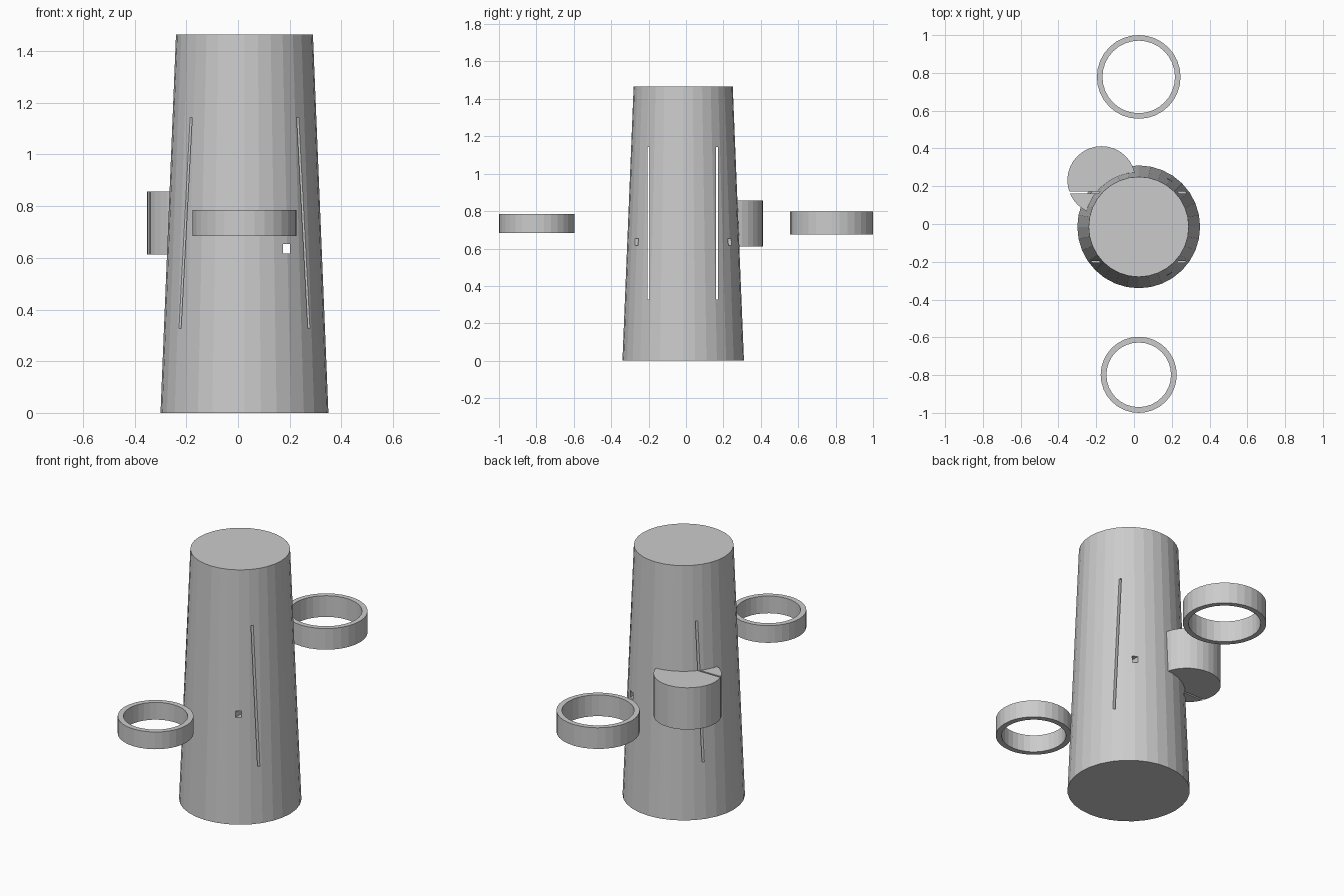
import bpy

if "Cube" in bpy.data.objects:
    bpy.data.objects.remove(bpy.data.objects["Cube"])

CX, CY = 0.025, -0.015   # axis of the tapered body


def cone(name, x, y, z0, z1, r0, r1, sides=32):
    bpy.ops.mesh.primitive_cone_add(vertices=sides, radius1=r0, radius2=r1, depth=z1 - z0,
                                    location=(x, y, (z0 + z1) / 2))
    ob = bpy.context.object
    ob.name = name
    return ob


def box(name, loc, size):
    bpy.ops.mesh.primitive_cube_add(size=1, location=loc)
    ob = bpy.context.object
    ob.name = name
    ob.scale = size
    return ob


def boolean(ob, tool, op):
    # apply the operation, then discard the helper
    m = ob.modifiers.new(op.lower(), 'BOOLEAN')
    m.operation = op
    m.solver = 'EXACT'
    m.object = tool
    bpy.context.view_layer.objects.active = ob
    bpy.ops.object.modifier_apply(modifier=m.name)
    bpy.data.objects.remove(tool, do_unlink=True)


# Tapered body with a round side pod
body = cone("tapered_body", CX, CY, 0, 1.465, 0.325, 0.265)
boolean(body, cone("side_pod", -0.172, 0.231, 0.612, 0.857, 0.181, 0.181), 'UNION')

# Tall narrow slots running through the body from side to side
for s in (-1, 1):
    boolean(body, box("slot_cutter", (CX, CY - 0.002 + s * 0.183, 0.735),
                      (1.2, 0.01, 0.815)), 'DIFFERENCE')

# Small square hole running front to back
boolean(body, box("hole_cutter", (0.188, CY, 0.635), (0.026, 1.0, 0.038)), 'DIFFERENCE')

# Floating rings in front and behind
for name, y, z0, z1, r, ri in (("front_ring", -0.7985, 0.684, 0.785, 0.2015, 0.171),
                               ("back_ring", 0.7785, 0.674, 0.798, 0.2215, 0.192)):
    ring = cone(name, CX, y, z0, z1, r, r)
    boolean(ring, cone("bore_cutter", CX, y, z0 - 0.1, z1 + 0.1, ri, ri), 'DIFFERENCE')
